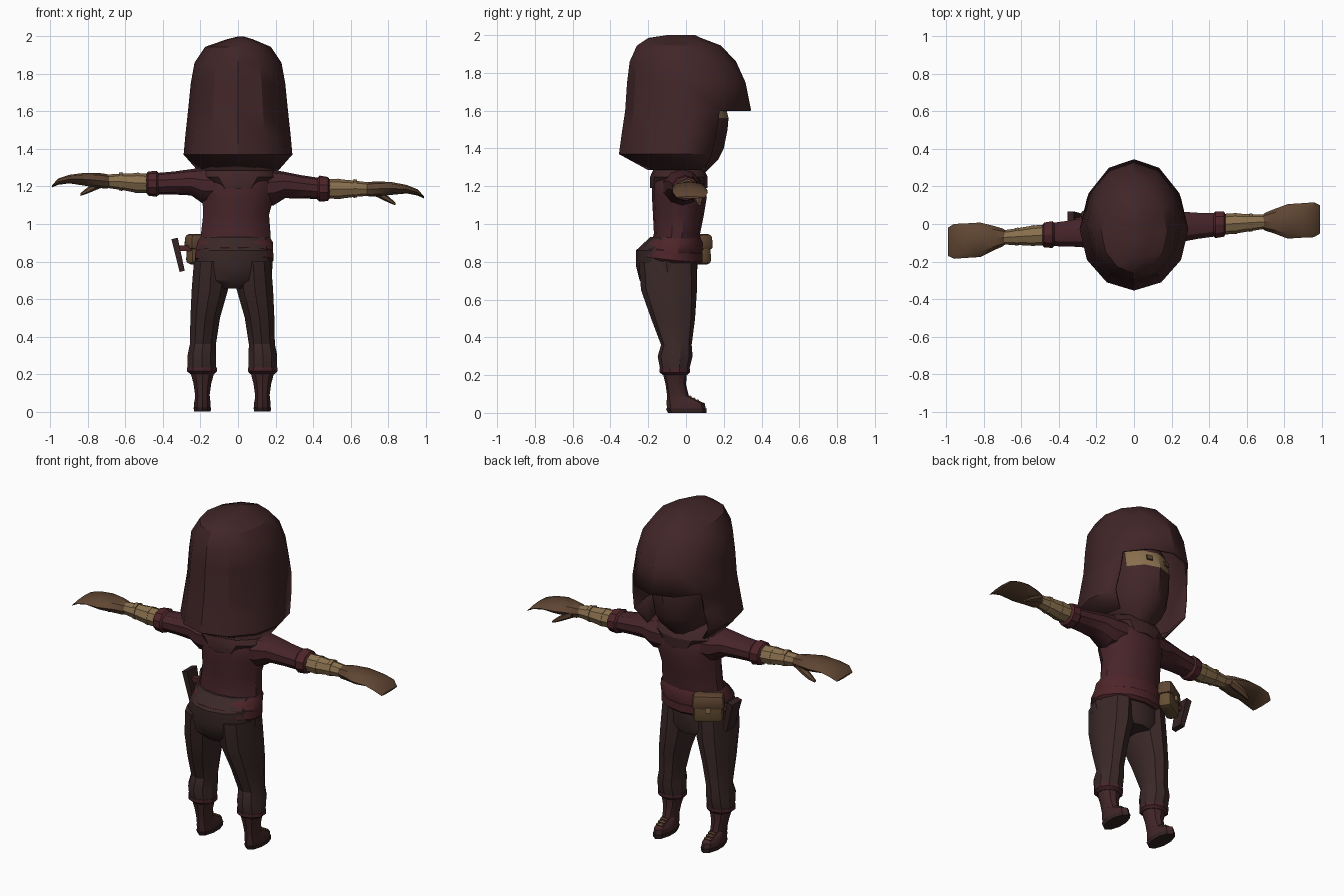
import bpy, bmesh, math
from mathutils import Matrix, Vector

if "Cube" in bpy.data.objects:
    bpy.data.objects.remove(bpy.data.objects["Cube"])


def material(name, *rgb):
    m = bpy.data.materials.new(name)
    m.use_nodes = True
    m.diffuse_color = (*rgb, 1)
    bsdf = m.node_tree.nodes["Principled BSDF"]
    bsdf.inputs["Base Color"].default_value = (*rgb, 1)
    bsdf.inputs["Roughness"].default_value = 0.9
    return m


HOOD = material("dark maroon cloth", .053, .019, .021)
TUNIC = material("maroon cloth", .062, .018, .023)
SASH = material("red sash cloth", .075, .018, .022)
PANTS = material("dark brown cloth", .043, .021, .021)
WRAP = material("tan wrap", .25, .16, .075)
GLOVE = material("brown glove", .115, .06, .032)
LEATHER = material("pouch leather", .13, .075, .033)
DARK = material("dark sheath", .035, .016, .017)


def finish(name, bm, mats, angle=32):
    bmesh.ops.recalc_face_normals(bm, faces=bm.faces)
    me = bpy.data.meshes.new(name)
    bm.to_mesh(me)
    bm.free()
    for m in mats:
        me.materials.append(m)
    me.shade_smooth()
    me.set_sharp_from_angle(angle=math.radians(angle))
    ob = bpy.data.objects.new(name, me)
    bpy.context.collection.objects.link(ob)
    return ob


def upright(a, b, t):
    return Vector((a, b, t))


def loft(name, rings, mats, n=12, place=upright, keep=None, rule=None):
    """Skin rings given as (t, centre, half width, back, front)."""
    bm = bmesh.new()
    loops = []
    for t, c, r, b0, b1 in rings:
        loop = []
        for i in range(n):
            w = 2 * math.pi * i / n
            b = (b0 + b1) / 2 + (b1 - b0) / 2 * math.cos(w)
            loop.append(bm.verts.new(place(c + r * math.sin(w), b, t)))
        loops.append(loop)
    for k, (lo, hi) in enumerate(zip(loops, loops[1:])):
        for i in range(n):
            if keep and not keep(k, i):
                continue
            j = (i + 1) % n
            f = bm.faces.new((lo[i], lo[j], hi[j], hi[i]))
            if rule:
                f.material_index = rule(k, i)
    if not keep:
        bm.faces.new(loops[0])
    bm.faces.new(loops[-1])
    return finish(name, bm, mats)


def box(name, size, loc, mat, rot=(0, 0, 0), taper=1, bevel=0):
    bm = bmesh.new()
    bmesh.ops.create_cube(bm, size=1)
    for v in bm.verts:
        if v.co.z > 0:
            v.co.x *= taper
            v.co.y *= taper
        v.co = v.co * Vector(size)
    if bevel:
        bmesh.ops.bevel(bm, geom=bm.edges[:], offset=bevel, segments=2, affect='EDGES', profile=.5)
    ob = finish(name, bm, [mat])
    ob.location = loc
    ob.rotation_euler = [math.radians(a) for a in rot]
    return ob


# Hood: open at the face, with the hem tucked in underneath
hood = loft("hood", [
    (1.285, 0, .215, -.2, .2),
    (1.37, 0, .29, -.355, .3),
    (1.48, 0, .28, -.34, .33),
    (1.6, 0, .267, -.322, .345),
    (1.75, 0, .252, -.312, .315),
    (1.86, 0, .232, -.298, .265),
    (1.945, 0, .175, -.26, .185),
    (1.985, .01, .07, -.2, .08),
    (2.0, .015, .015, -.1, .05),
], [HOOD], keep=lambda k, i: k > 2 or i not in (0, 1, 10, 11))
solid = hood.modifiers.new("cloth thickness", 'SOLIDIFY')
solid.thickness = .012

# Masked head with a bare strip across the eyes
loft("masked_head", [
    (1.26, 0, .08, -.12, .09),
    (1.34, 0, .14, -.17, .17),
    (1.4, 0, .165, -.19, .2),
    (1.5, 0, .175, -.2, .22),
    (1.56, 0, .175, -.2, .225),
    (1.66, 0, .17, -.2, .2),
    (1.8, 0, .12, -.16, .12),
], [HOOD, WRAP], n=12, rule=lambda k, i: int(k == 4 and i in (0, 1, 10, 11)))
for side, label in ((1, "left"), (-1, "right")):
    box(label + "_eye", (.035, .008, .03), (side * .06, .205, 1.61), GLOVE, (13, 0, -side * 14))

# Tunic with shoulder cowl
loft("tunic", [
    (.84, -.015, .195, -.2, .07),
    (.95, -.012, .19, -.17, .075),
    (1.05, -.01, .18, -.175, .095),
    (1.14, 0, .195, -.18, .11),
    (1.22, 0, .2, -.18, .105),
    (1.28, 0, .17, -.16, .08),
    (1.31, 0, .1, -.12, .05),
], [TUNIC], n=14)
loft("shoulder_cowl", [
    (1.19, 0, .14, -.19, .115),
    (1.25, 0, .21, -.19, .115),
    (1.295, 0, .185, -.17, .09),
    (1.325, 0, .11, -.12, .06),
], [HOOD], n=12)

# Sash, two overlapping wraps
loft("sash", [
    (.82, -.02, .2, -.235, .065),
    (.84, -.02, .213, -.25, .085),
    (.9, -.015, .208, -.22, .09),
    (.93, -.015, .19, -.18, .075),
], [SASH], n=14)
loft("sash_lower_wrap", [
    (.785, -.02, .2, -.25, .07),
    (.8, -.02, .216, -.258, .088),
    (.845, -.02, .212, -.25, .088),
    (.86, -.02, .195, -.23, .075),
], [SASH], n=14, place=lambda a, b, t: Vector((a, b, t + .12 * -min(b, 0))))

# Trousers
loft("trouser_seat", [
    (.655, -.03, .12, -.2, .045),
    (.7, -.03, .205, -.245, .058),
    (.78, -.025, .21, -.265, .06),
    (.86, -.02, .2, -.265, .06),
    (.93, -.015, .185, -.19, .06),
], [PANTS], n=12)

for side, label in ((1, "left"), (-1, "right")):
    def leg_place(a, b, t, s=side):
        return Vector((-.03 + s * a, b, t))

    def arm_place(a, b, t, s=side):
        # Both arms follow one slightly tilted line
        x = s * t
        return Vector((x, -.03 + .06 * x + a, 1.205 - .03 * x + b))

    loft(label + "_trouser_leg", [
        (.2, .16, .06, -.11, -.01),
        (.22, .162, .08, -.135, .015),
        (.3, .163, .08, -.15, .035),
        (.36, .157, .073, -.132, .03),
        (.5, .145, .083, -.185, .048),
        (.65, .12, .102, -.238, .058),
        (.8, .11, .1, -.25, .055),
    ], [PANTS], n=10, place=leg_place)
    loft(label + "_trouser_cuff", [
        (.2, .16, .068, -.122, .005),
        (.215, .162, .084, -.14, .02),
        (.235, .162, .083, -.14, .02),
    ], [TUNIC], n=10, place=leg_place)

    # Boot and sole
    loft(label + "_boot", [
        (.018, .16, .046, -.1, .105),
        (.05, .16, .046, -.103, .1),
        (.068, .16, .042, -.102, .06),
        (.09, .16, .041, -.1, .015),
        (.15, .16, .05, -.108, .0),
        (.22, .16, .07, -.125, .005),
    ], [HOOD], n=10, place=leg_place)
    loft(label + "_sole", [
        (0, .16, .046, -.095, .108),
        (.022, .16, .05, -.106, .11),
    ], [DARK], n=10, place=leg_place)
    for k in range(3):
        box(f"{label}_boot_lace_{k + 1}", (.045, .01, .012),
            (-.03 + side * .16, .022 + k * .02, .085 - k * .01), LEATHER, (-30, 0, 0))

    # Sleeve, rolled cuff and wrapped forearm
    loft(label + "_sleeve", [
        (.1, .0, .11, -.1, .09),
        (.19, .0, .1, -.1, .09),
        (.25, 0, .085, -.06, .08),
        (.34, 0, .073, -.058, .065),
        (.45, 0, .064, -.06, .052),
    ], [TUNIC], n=10, place=arm_place)
    loft(label + "_sleeve_cuff", [
        (.42, 0, .06, -.06, .052),
        (.435, 0, .075, -.073, .066),
        (.48, 0, .07, -.068, .06),
        (.49, 0, .052, -.05, .045),
    ], [SASH], n=10, place=arm_place)
    loft(label + "_forearm", [
        (.46, 0, .056, -.055, .05),
        (.54, 0, .054, -.055, .05),
        (.62, 0, .045, -.042, .045),
        (.73, 0, .035, -.03, .035),
    ], [WRAP], n=8, place=arm_place)
    for k in range(2):
        t = .53 + k * .085
        loft(f"{label}_forearm_band_{k + 1}", [
            (t, 0, .056 - k * .007, -.057 + k * .009, .053),
            (t + .02, 0, .055 - k * .009, -.055 + k * .011, .051),
        ], [WRAP], n=8, place=arm_place)

    # Mitten hand with drooping fingertips and thumb
    loft(label + "_hand", [
        (.685, 0, .036, -.032, .036),
        (.7, 0, .048, -.038, .04),
        (.74, 0, .062, -.035, .045),
        (.82, -.005, .092, -.025, .043),
        (.9, -.005, .092, -.015, .03),
        (.96, -.005, .093, -.025, .008),
        (.993, -.005, .075, -.04, -.03),
    ], [GLOVE], n=8, place=arm_place)
    loft(label + "_thumb", [
        (.72, .035, .022, -.03, .02),
        (.77, .045, .024, -.052, -.01),
        (.81, .05, .02, -.07, -.04),
        (.84, .05, .01, -.08, -.066),
    ], [GLOVE], n=6, place=arm_place)

# Pouch with flap and clasp, beside a slanted sheath
turn = 32
ahead = Matrix.Rotation(math.radians(turn), 3, 'Z') @ Vector((0, 1, 0))
pouch = Vector((-.195, .065, .865))
box("pouch", (.17, .08, .16), pouch, LEATHER, (0, 0, turn), .9, .025)
box("pouch_flap", (.185, .09, .085), pouch + Vector((0, 0, .04)), GLOVE, (0, 0, turn), .92, .022)
box("pouch_clasp", (.03, .012, .03), pouch + ahead * .046, WRAP, (0, 0, turn))
box("sheath", (.028, .075, .18), (-.318, .02, .835), DARK, (0, -13, 0), 1.25)
box("sheath_strap", (.1, .03, .03), (-.27, .02, .87), SASH)
